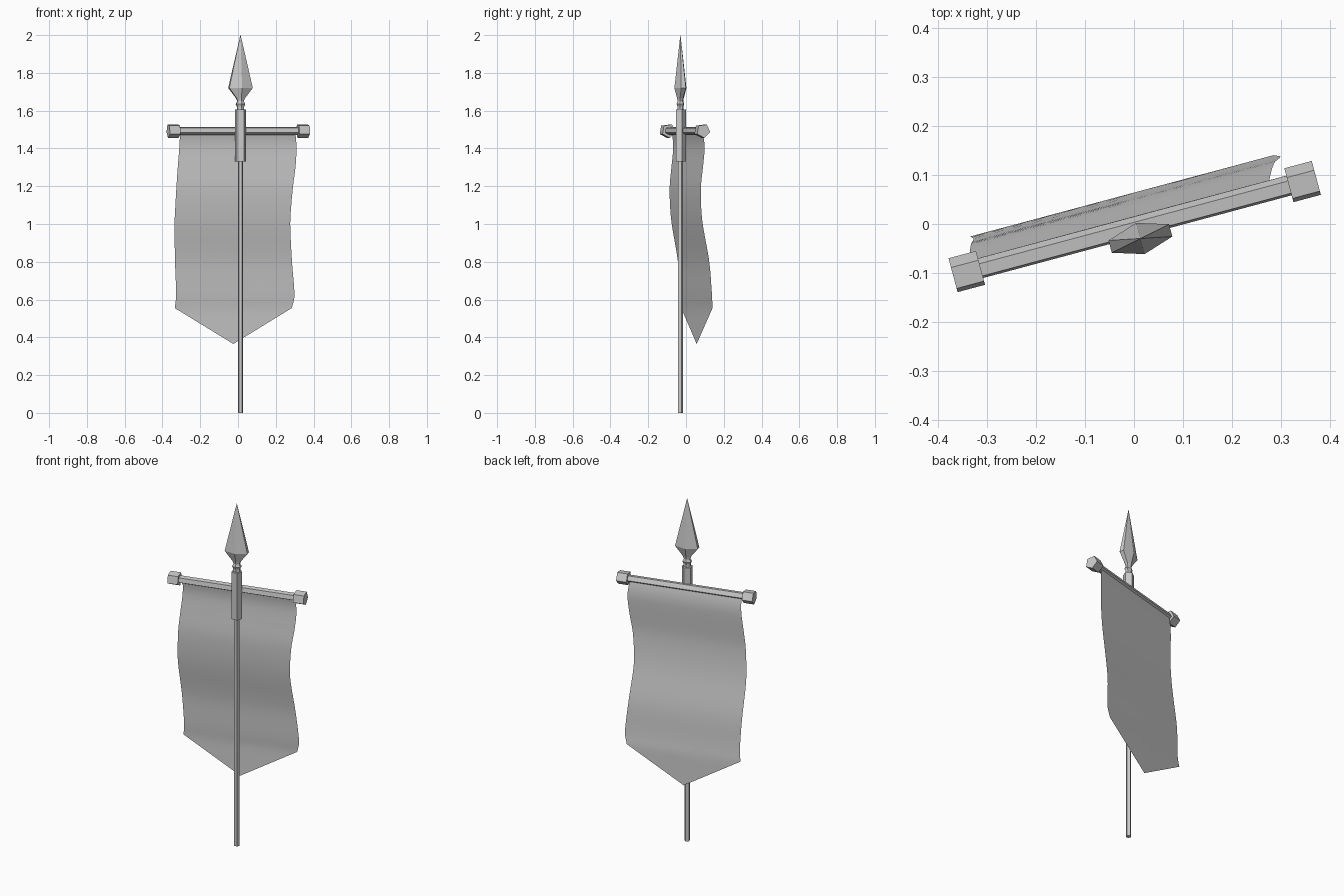
import bpy, bmesh, math
from mathutils import Matrix, Vector

if "Cube" in bpy.data.objects:
    bpy.data.objects.remove(bpy.data.objects["Cube"])

# the whole banner is turned 15 degrees about z
TURN = Matrix.Rotation(math.radians(15), 4, 'Z')
POLE = (0.005, -0.032)      # pole axis in the banner's own frame
BAR_Y, BAR_Z = -0.007, 1.493


def finish(name, bm, smooth=False):
    bm.transform(TURN)
    bmesh.ops.recalc_face_normals(bm, faces=bm.faces)
    me = bpy.data.meshes.new(name)
    bm.to_mesh(me)
    bm.free()
    for p in me.polygons:
        p.use_smooth = smooth
    ob = bpy.data.objects.new(name, me)
    bpy.context.collection.objects.link(ob)
    return ob


def loft(name, rings):
    """Join equal-length rings of points and cap both ends."""
    bm = bmesh.new()
    vs = [[bm.verts.new(p) for p in r] for r in rings]
    n = len(vs[0])
    for a, b in zip(vs, vs[1:]):
        for i in range(n):
            j = (i + 1) % n
            bm.faces.new((a[i], a[j], b[j], b[i]))
    bm.faces.new(vs[0])
    bm.faces.new(vs[-1])
    return finish(name, bm)


def pentagon(r, start):
    return [(r * math.cos(math.radians(start + 72 * k)),
             r * math.sin(math.radians(start + 72 * k))) for k in range(5)]


def upright(name, r, z0, z1, start=-69):
    loft(name, [[(POLE[0] + a, POLE[1] + b, z) for a, b in pentagon(r, start)]
                for z in (z0, z1)])


def crosswise(name, r, x0, x1):
    loft(name, [[(x, BAR_Y + a, BAR_Z + b) for a, b in pentagon(r, -10)]
                for x in (x0, x1)])


# pole and its thicker sleeve
upright("pole", 0.015, 0.0, 1.34)
upright("sleeve", 0.03, 1.33, 1.605)

# crossbar with end caps
crosswise("crossbar", 0.022, -0.33, 0.33)
crosswise("end_cap_left", 0.038, -0.384, -0.326)
crosswise("end_cap_right", 0.038, 0.326, 0.384)

# spearhead: flattened six-sided blade on a pinched neck
sections = [(1.60, 0.018, 0.016, 0.008), (1.622, 0.018, 0.016, 0.008),
            (1.635, 0.024, 0.021, 0.010), (1.65, 0.016, 0.016, 0.007),
            (1.665, 0.022, 0.018, 0.008), (1.72, 0.064, 0.033, 0.013),
            (2.0, 0.0008, 0.0005, 0.0003)]
loft("spearhead", [[(POLE[0] + a, POLE[1] + b, z) for a, b in
                    ((w, -e), (w, e), (0, d), (-w, e), (-w, -e), (0, -d))]
                   for z, w, d, e in sections])

# cloth: (height, left edge, right edge, depth) going down
CLOTH = [(1.49, -0.315, 0.315, 0.004), (1.45, -0.316, 0.321, 0.012),
         (1.40, -0.318, 0.325, 0.015), (1.30, -0.328, 0.317, 0.008),
         (1.20, -0.337, 0.302, 0.001), (1.10, -0.342, 0.293, 0.004),
         (1.00, -0.344, 0.290, 0.014), (0.80, -0.333, 0.308, 0.045),
         (0.65, -0.325, 0.323, 0.054), (0.60, -0.325, 0.323, 0.057),
         (0.555, -0.330, 0.3115, 0.062), (0.365, -0.330, 0.3115, 0.061)]


def cloth_at(z):
    """Smooth (Hermite) interpolation of the cloth table."""
    k = 0
    while k < len(CLOTH) - 2 and z < CLOTH[k + 1][0]:
        k += 1
    p = [Vector(CLOTH[min(max(k + o, 0), len(CLOTH) - 1)]) for o in (-1, 0, 1, 2)]
    h = p[2][0] - p[1][0]
    t = (z - p[1][0]) / h
    m1 = (p[2] - p[0]) * (h / (p[2][0] - p[0][0]))
    m2 = (p[3] - p[1]) * (h / (p[3][0] - p[1][0]))
    if k >= len(CLOTH) - 3:      # straight hem region
        return p[1].lerp(p[2], t)
    return (p[1] * (2*t**3 - 3*t**2 + 1) + m1 * (t**3 - 2*t**2 + t)
            + p[2] * (3*t**2 - 2*t**3) + m2 * (t**3 - t**2))


bm = bmesh.new()
ROWS, COLS = 40, 16
grid = []
for i in range(ROWS + 1):
    row = []
    for j in range(COLS + 1):
        s = j / COLS
        hem = 0.365 + 0.19 * abs(2 * s - 1)      # pointed hem
        z = 1.49 + (hem - 1.49) * i / ROWS
        _, left, right, depth = cloth_at(z)
        row.append(bm.verts.new((left + (right - left) * s, depth, z)))
    grid.append(row)
for a, b in zip(grid, grid[1:]):
    for j in range(COLS):
        bm.faces.new((a[j], b[j], b[j + 1], a[j + 1]))
finish("banner_cloth", bm, smooth=True)
